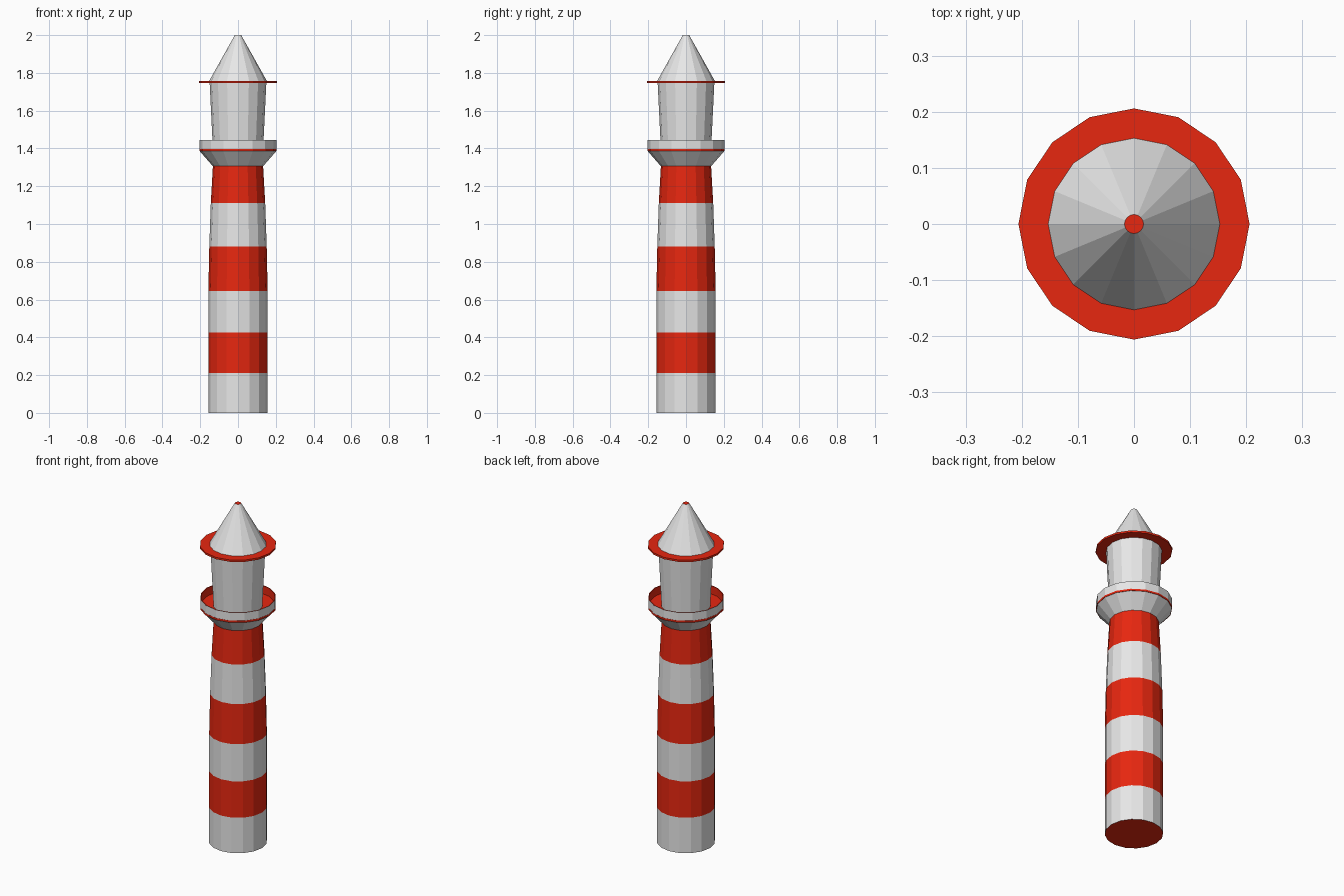
import bpy, bmesh, math

if "Cube" in bpy.data.objects:
    bpy.data.objects.remove(bpy.data.objects["Cube"])

SIDES = 16


def flat_colour(name, rgb):
    mat = bpy.data.materials.new(name)
    mat.diffuse_color = (*rgb, 1.0)
    mat.use_nodes = True
    mat.node_tree.nodes["Principled BSDF"].inputs["Base Color"].default_value = mat.diffuse_color
    return mat


WHITE = flat_colour("white paint", (0.8, 0.8, 0.8))
RED = flat_colour("red paint", (0.8, 0.02, 0.005))


def lathe(name, profile, colours, bottom=None, top=None, closed=False):
    """Spin (radius, z) points around z; colours holds one letter per band."""
    bm = bmesh.new()
    rings = []
    for r, z in profile:
        rings.append([bm.verts.new((r * math.cos(2 * math.pi * i / SIDES),
                                    r * math.sin(2 * math.pi * i / SIDES), z))
                      for i in range(SIDES)])
    pairs = list(zip(rings, rings[1:]))
    if closed:
        pairs.append((rings[-1], rings[0]))
    for (a, b), c in zip(pairs, colours):
        for i in range(SIDES):
            j = (i + 1) % SIDES
            bm.faces.new((a[i], a[j], b[j], b[i])).material_index = int(c == "R")
    if bottom:
        bm.faces.new(rings[0][::-1]).material_index = int(bottom == "R")
    if top:
        bm.faces.new(rings[-1]).material_index = int(top == "R")
    bmesh.ops.recalc_face_normals(bm, faces=bm.faces)
    mesh = bpy.data.meshes.new(name)
    bm.to_mesh(mesh)
    bm.free()
    mesh.materials.append(WHITE)
    mesh.materials.append(RED)
    obj = bpy.data.objects.new(name, mesh)
    bpy.context.collection.objects.link(obj)
    return obj


# Striped tapering tower
lathe("tower", [(0.157, 0), (0.157, 0.21), (0.157, 0.425), (0.157, 0.645),
                (0.152, 0.88), (0.144, 1.11), (0.133, 1.306)],
      "WRWRWR", bottom="R", top="W")

# Flared support under the gallery
lathe("gallery_support", [(0.133, 1.306), (0.203, 1.386)], "W", bottom="W", top="W")

# Thin red gallery floor
lathe("gallery_floor", [(0.205, 1.386), (0.205, 1.397)], "R", bottom="R", top="R")

# Gallery parapet: white outside, red inside
lathe("gallery_parapet", [(0.204, 1.397), (0.204, 1.445), (0.199, 1.445), (0.199, 1.397)],
      "WRRR", closed=True)

# Lantern room, widening upward
lathe("lantern_room", [(0.133, 1.397), (0.150, 1.746)], "W", bottom="W", top="W")

# Red roof brim
lathe("roof_brim", [(0.206, 1.746), (0.206, 1.757)], "R", bottom="R", top="R")

# Conical roof with a red flat tip
lathe("roof_cone", [(0.153, 1.757), (0.017, 2.0)], "W", bottom="W", top="R")
